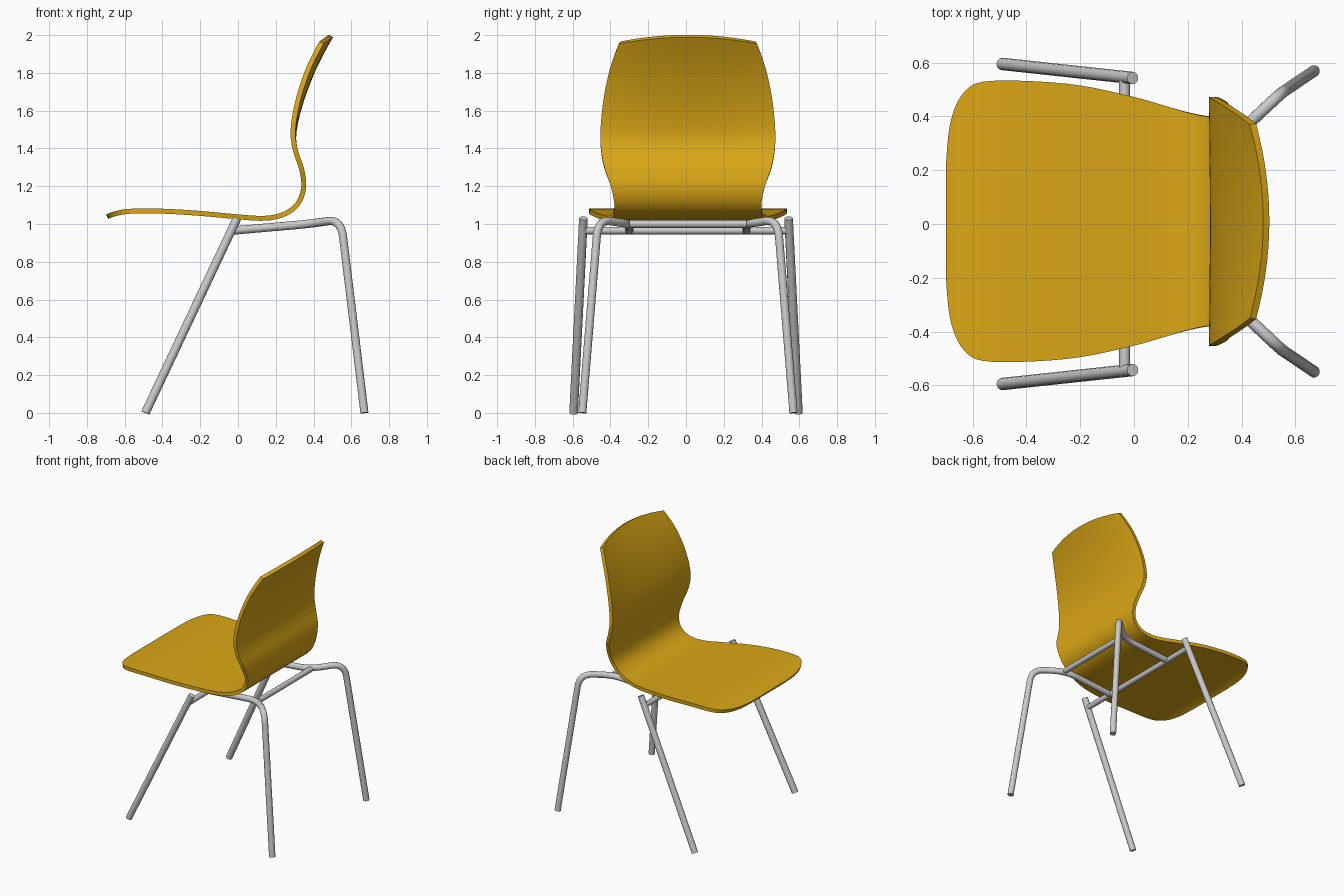
import bpy, bmesh, math
from mathutils import Vector

if "Cube" in bpy.data.objects:
    bpy.data.objects.remove(bpy.data.objects["Cube"])

YC = 0.01  # the shell and rear frame sit slightly off centre


def finish(ob, angle=40):
    bpy.ops.object.select_all(action='DESELECT')
    ob.select_set(True)
    bpy.context.view_layer.objects.active = ob
    bpy.ops.object.convert(target='MESH')
    bpy.ops.object.shade_smooth_by_angle(angle=math.radians(angle))


def rounded(points, dist):
    """Replace each inner corner of a path with a smooth bend."""
    pts = [Vector(p) for p in points]
    out = [pts[0]]
    for a, b, c in zip(pts, pts[1:], pts[2:]):
        p, q = b + (a - b).normalized() * dist, b + (c - b).normalized() * dist
        for i in range(9):
            t = i / 8
            out.append(p * (1 - t) ** 2 + b * 2 * t * (1 - t) + q * t * t)
    return out + [pts[-1]]


def tube(name, pts, radius=0.022):
    cu = bpy.data.curves.new(name, 'CURVE')
    cu.dimensions = '3D'
    cu.bevel_depth = radius
    cu.bevel_resolution = 4
    cu.use_fill_caps = True
    sp = cu.splines.new('POLY')
    sp.points.add(len(pts) - 1)
    for p, co in zip(sp.points, pts):
        p.co = (*co, 1)
    ob = bpy.data.objects.new(name, cu)
    bpy.context.collection.objects.link(ob)
    finish(ob)


def catmull(rows, i, t):
    p0, p1 = rows[max(i - 1, 0)], rows[i]
    p2, p3 = rows[i + 1], rows[min(i + 2, len(rows) - 1)]
    return 0.5 * (2 * p1 + (p2 - p0) * t + (2 * p0 - 5 * p1 + 4 * p2 - p3) * t ** 2
                  + (3 * p1 - p0 - 3 * p2 + p3) * t ** 3)


# seat shell: side profile (x, z) with half width, front edge to top of back
ROWS = [Vector(r) for r in (
    (-0.692, 1.038, 0.20), (-0.685, 1.042, 0.32), (-0.665, 1.05, 0.415),
    (-0.625, 1.06, 0.485), (-0.56, 1.068, 0.519), (-0.4, 1.068, 0.522),
    (-0.2, 1.056, 0.505), (0.0, 1.038, 0.462), (0.12, 1.03, 0.428),
    (0.2, 1.038, 0.405), (0.27, 1.065, 0.391), (0.325, 1.12, 0.39),
    (0.348, 1.2, 0.408), (0.337, 1.29, 0.44), (0.31, 1.37, 0.457),
    (0.295, 1.45, 0.463), (0.308, 1.55, 0.459), (0.345, 1.68, 0.444),
    (0.40, 1.82, 0.417), (0.45, 1.92, 0.389), (0.492, 1.995, 0.362))]

bm = bmesh.new()
grid = []
NV = 16
samples = [catmull(ROWS, i, k / 4) for i in range(len(ROWS) - 1) for k in range(4)] + [ROWS[-1]]
for x, z, w in samples:
    bend = max(0, (z - 1.42) / 0.575)  # the back curves across its width
    line = []
    for j in range(NV + 1):
        v = 2 * j / NV - 1
        line.append(bm.verts.new((x - 0.05 * bend * v * v, YC + w * v,
                                  z - 0.035 * bend ** 2 * v * v)))
    grid.append(line)
for a, b in zip(grid, grid[1:]):
    for j in range(NV):
        bm.faces.new((a[j], b[j], b[j + 1], a[j + 1]))
bmesh.ops.recalc_face_normals(bm, faces=bm.faces)
me = bpy.data.meshes.new("seat_shell")
bm.to_mesh(me)
bm.free()
seat = bpy.data.objects.new("seat_shell", me)
bpy.context.collection.objects.link(seat)
mat = bpy.data.materials.new("yellow")
mat.diffuse_color = (0.71, 0.39, 0.008, 1)
mat.use_nodes = True
mat.node_tree.nodes["Principled BSDF"].inputs["Base Color"].default_value = mat.diffuse_color
me.materials.append(mat)
sol = seat.modifiers.new("thickness", 'SOLIDIFY')
sol.thickness = 0.026
sol.offset = 0
finish(seat)

# legs and rails, one per side
for side, s in (("left", -1), ("right", 1)):
    tube("front_leg_" + side, [(-0.49, s * 0.595, 0), (-0.485, s * 0.5945, 0.012),
                               (-0.005, s * 0.543, 1.03)], 0.023)
    path = rounded([(-0.03, YC + s * 0.31, 0.965), (0.37, YC + s * 0.31, 1.0),
                    (0.545, YC + s * 0.475, 1.025), (0.668, YC + s * 0.558, 0.012)], 0.095)
    tube("rear_leg_" + side, path + [(0.669, YC + s * 0.559, 0)], 0.022)

# cross bars
tube("front_crossbar", [(-0.035, -0.545, 0.965), (-0.035, 0.545, 0.965)], 0.02)
tube("rear_crossbar", [(0.38, YC - 0.31, 1.0), (0.38, YC + 0.31, 1.0)], 0.02)
